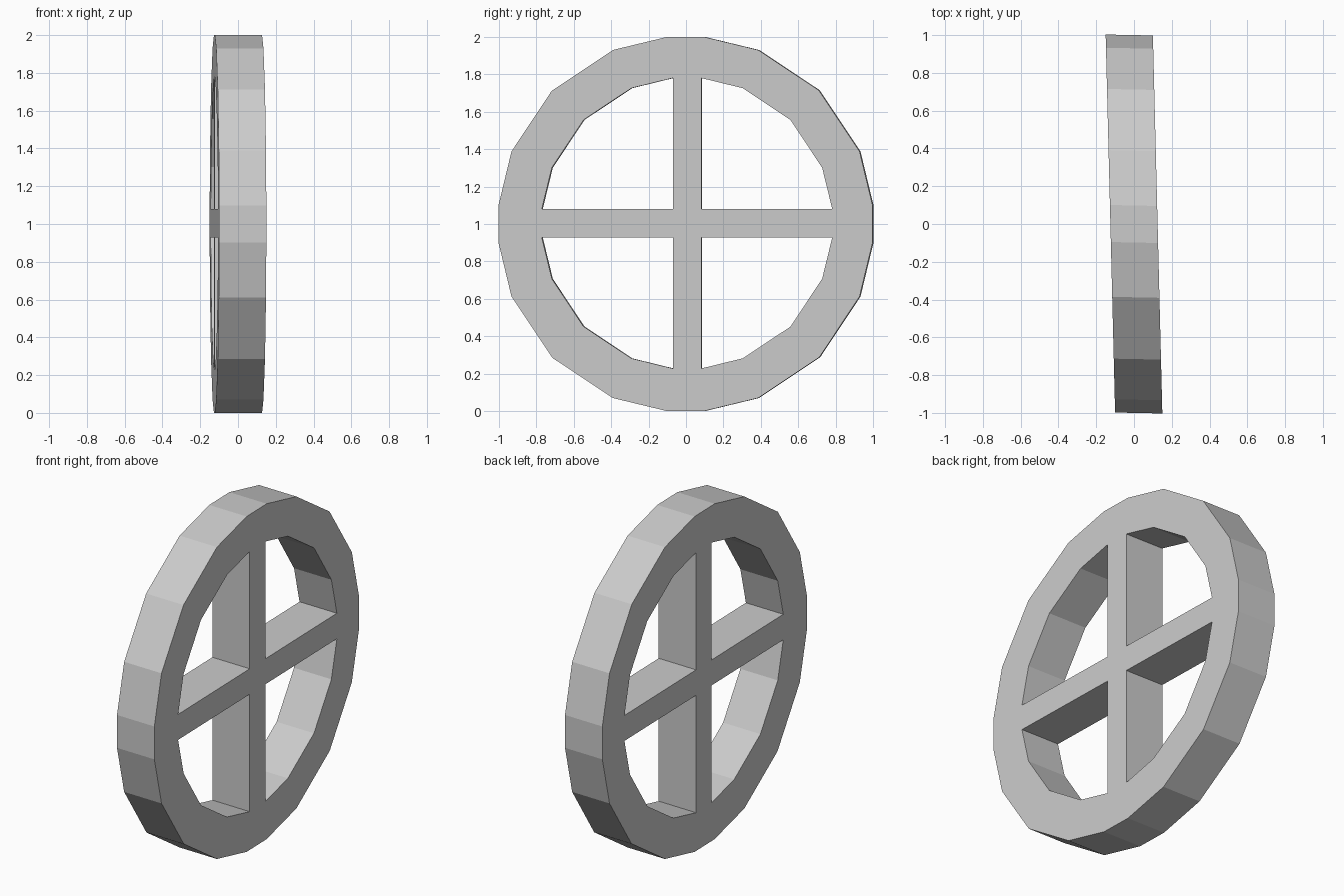
import bpy, bmesh

if "Cube" in bpy.data.objects:
    bpy.data.objects.remove(bpy.data.objects["Cube"])

# Quarter profiles (y, z about the hub), repeated four times around the wheel
OUTER = [(1.0, .098), (.93, .388), (.712, .715), (.388, .93), (.098, 1.0)]
INNER = [(.776, .076), (.722, .297), (.553, .552), (.297, .722), (.076, .776)]
HUB = [(.076, .076)]
HALF = 0.125


def four_fold(points, dy=0.0, dz=0.0):
    out = []
    for _ in range(4):
        out += [(y + dy, z + dz) for y, z in points]
        points = [(-z, y) for y, z in points]
    return out


bm = bmesh.new()


def add(points):
    return [bm.verts.new((-HALF, y, z)) for y, z in points]


outer = add(four_fold(OUTER))
inner = add(four_fold(INNER, .008, .004))
hub = add(four_fold(HUB, .008, .004))

# Rim
n = len(outer)
for i in range(n):
    j = (i + 1) % n
    bm.faces.new((outer[i], outer[j], inner[j], inner[i]))

# Hub and four spokes
bm.faces.new(hub)
for q in range(4):
    bm.faces.new((hub[q - 1], inner[5 * q - 1], inner[5 * q], hub[q]))

# Thickness
res = bmesh.ops.extrude_face_region(bm, geom=bm.faces[:])
verts = [g for g in res["geom"] if isinstance(g, bmesh.types.BMVert)]
bmesh.ops.translate(bm, verts=verts, vec=(2 * HALF, 0, 0))

# Slight skew of the wheel, then stand it on the ground
for v in bm.verts:
    x, y, z = v.co
    v.co = (x - .025 * y, y - .02 * x, z + 1.0)
bmesh.ops.recalc_face_normals(bm, faces=bm.faces[:])

mesh = bpy.data.meshes.new("spoked_wheel")
bm.to_mesh(mesh)
bm.free()
wheel = bpy.data.objects.new("spoked_wheel", mesh)
bpy.context.collection.objects.link(wheel)
